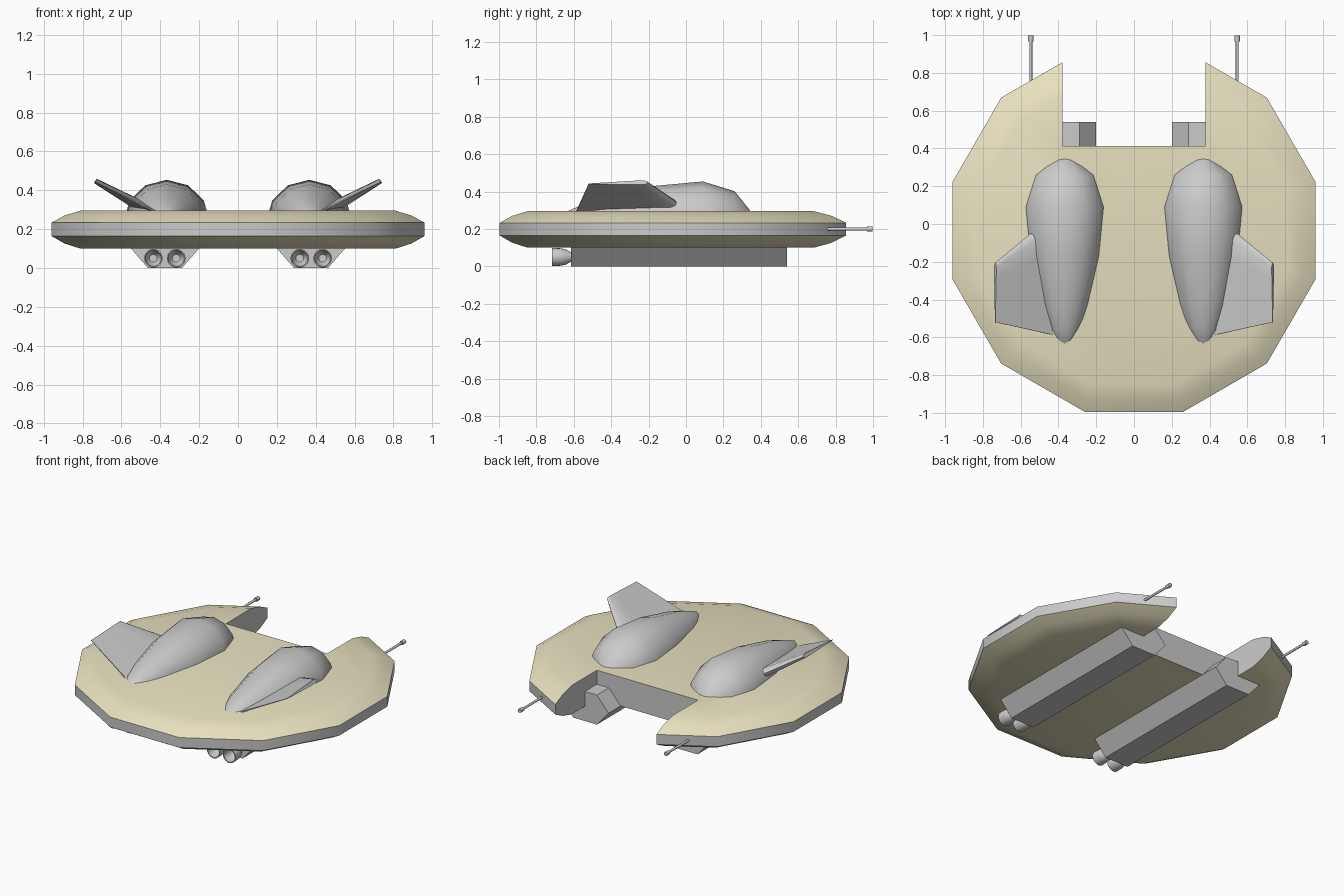
import bpy, bmesh, math
from mathutils import Vector

if "Cube" in bpy.data.objects:
    bpy.data.objects.remove(bpy.data.objects["Cube"])


def loft(name, rings, smooth=35):
    """Skin a list of closed rings of points and cap both ends."""
    bm = bmesh.new()
    vr = [[bm.verts.new(p) for p in ring] for ring in rings]
    n = len(vr[0])
    for a, b in zip(vr, vr[1:]):
        for i in range(n):
            j = (i + 1) % n
            bm.faces.new((a[i], a[j], b[j], b[i]))
    bm.faces.new(vr[0])
    bm.faces.new(vr[-1])
    bmesh.ops.recalc_face_normals(bm, faces=bm.faces)
    me = bpy.data.meshes.new(name)
    bm.to_mesh(me)
    bm.free()
    ob = bpy.data.objects.new(name, me)
    bpy.context.collection.objects.link(ob)
    if smooth:
        shade(ob, smooth)
    return ob


def shade(ob, angle):
    bpy.ops.object.select_all(action='DESELECT')
    ob.select_set(True)
    bpy.context.view_layer.objects.active = ob
    bpy.ops.object.shade_smooth_by_angle(angle=math.radians(angle))


def turned(name, x, z, profile, sides, wide=1.0, smooth=35):
    """Revolve (y, radius) pairs around an axis parallel to y."""
    angs = [2 * math.pi * i / sides for i in range(sides)]
    return loft(name, [[(x + r * wide * math.cos(a), y, z + r * math.sin(a))
                        for a in angs] for y, r in profile], smooth)


def material(name, color):
    m = bpy.data.materials.new(name)
    m.diffuse_color = color
    m.use_nodes = True
    m.node_tree.nodes["Principled BSDF"].inputs["Base Color"].default_value = m.diffuse_color
    return m


# Twelve-sided saucer hull
CY = -0.035
angs = [math.radians(15 + 30 * i) for i in range(12)]
hull = loft("hull", [[(r * math.cos(a), CY + r * math.sin(a), z) for a in angs]
                     for r, z in [(0.84, 0.10), (0.925, 0.126), (0.995, 0.165),
                                  (0.995, 0.233), (0.925, 0.27), (0.84, 0.295)]], 0)

# Rear notch cut out of the hull
notch = loft("notch_cutter", [[(-.378, y, -.5), (.378, y, -.5), (.378, y, 1), (-.378, y, 1)]
                              for y in (0.412, 1.3)], 0)
notch.hide_render = True
cut = hull.modifiers.new("notch", 'BOOLEAN')
cut.operation = 'DIFFERENCE'
cut.solver = 'EXACT'
cut.object = notch
bpy.context.view_layer.objects.active = hull
hull.select_set(True)
bpy.ops.object.modifier_apply(modifier=cut.name)
bpy.data.objects.remove(notch)

# Tan plating, grey rim and notch walls
hull.data.materials.clear()
hull.data.materials.append(material("tan", (0.82, 0.76, 0.53, 1)))
hull.data.materials.append(material("grey", (0.8, 0.8, 0.8, 1)))
for p in hull.data.polygons:
    p.material_index = 1 if abs(p.normal.z) < 0.1 else 0
shade(hull, 35)

POD = [(0.375, 0.01), (0.34, 0.06), (0.26, 0.16), (0.09, 0.212), (-0.17, 0.188),
       (-0.43, 0.13), (-0.55, 0.09), (-0.64, 0.05), (-0.68, 0.01)]
FOIL = [(0, 0), (.02, .6), (.07, 1), (.25, .9), (1, .12),
        (1, -.12), (.25, -.9), (.07, -1), (.02, -.6)]


def wing_section(s, lead, trail, half):
    up = Vector((-0.48, 0, 0.88))
    pts = [Vector(lead).lerp(Vector(trail), t) + up * h * half for t, h in FOIL]
    return [(s * p.x, p.y, p.z) for p in pts]


for side, s in (("left", -1), ("right", 1)):
    # Teardrop pod on the upper deck
    turned(side + "_pod", s * 0.367, 0.242, POD, 12, 1.04)

    # Upswept wing fin on the pod
    loft(side + "_wing", [wing_section(s, (0.535, -0.04, 0.335), (0.43, -0.587, 0.293), 0.028),
                          wing_section(s, (0.735, -0.205, 0.449), (0.735, -0.52, 0.442), 0.013)])

    # Hexagonal engine block under the hull
    hexa = [(-.175, .1), (-.088, .0), (.088, .0), (.175, .1), (.088, .2), (-.088, .2)]
    loft(side + "_engine_block", [[(s * 0.376 + x, y, z) for x, z in hexa]
                                  for y in (-0.615, 0.54)], 0)

    # Pair of hollow exhaust bells
    for tag, x in (("inner", 0.318), ("outer", 0.436)):
        turned(f"{side}_{tag}_nozzle", s * x, 0.05,
               [(-0.60, 0.022), (-0.62, 0.028), (-0.645, 0.042), (-0.675, 0.047), (-0.717, 0.048),
                (-0.717, 0.042), (-0.66, 0.038), (-0.635, 0.02)], 20)

    # Slim gun with a thicker muzzle
    turned(side + "_gun", s * 0.546, 0.199,
           [(0.72, 0.008), (0.967, 0.008), (0.967, 0.014), (0.998, 0.014)], 10, smooth=40)
